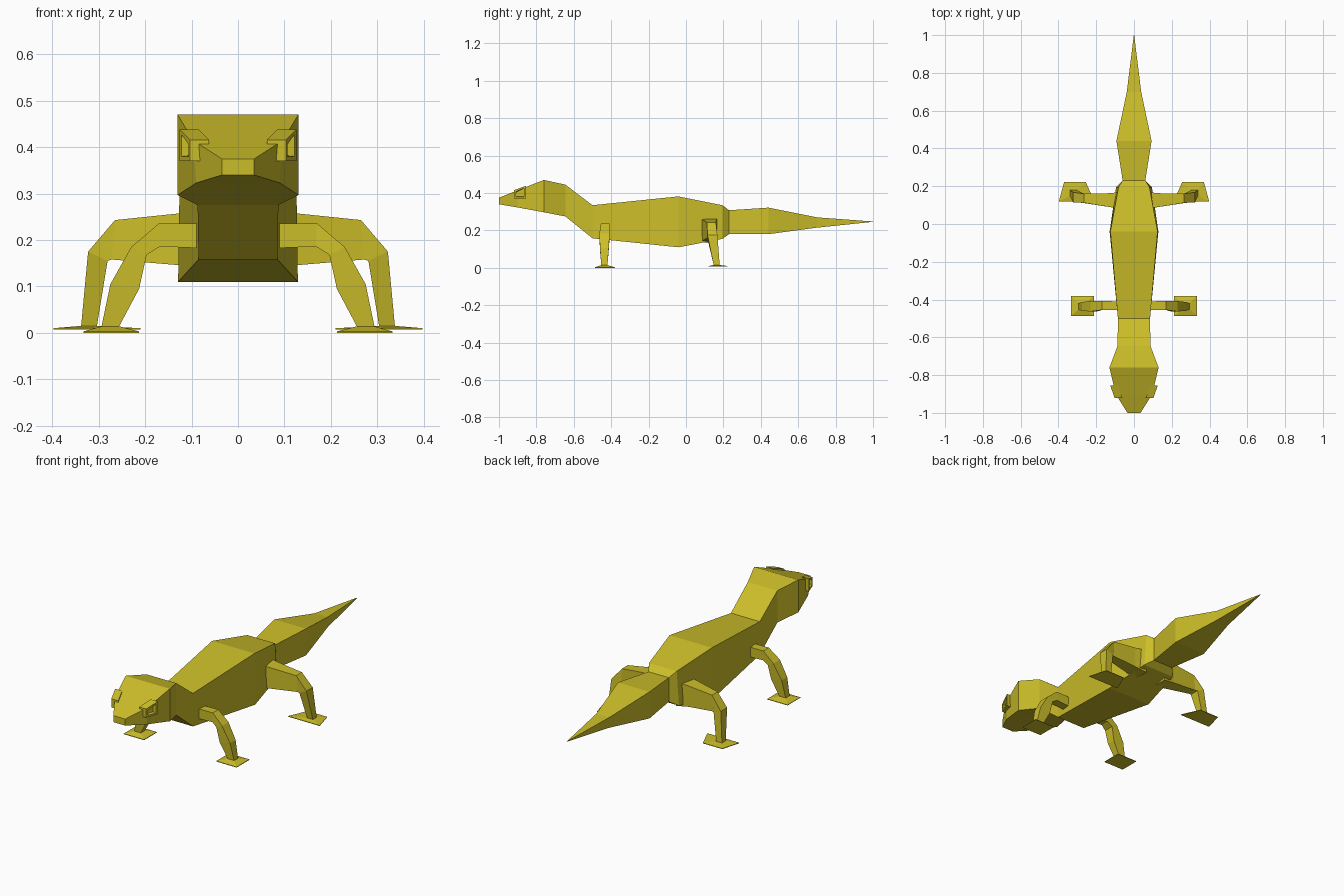
import bpy, bmesh

skin = bpy.data.materials.new("lizard_yellow")
skin.diffuse_color = (0.60, 0.51, 0.022, 1)


def loft(name, rings):
    """Join four-cornered rings into a closed flat-shaded skin."""
    bm = bmesh.new()
    vr = [[bm.verts.new(p) for p in r] for r in rings]
    for a, b in zip(vr, vr[1:]):
        for i in range(4):
            j = (i + 1) % 4
            bm.faces.new((a[i], a[j], b[j], b[i]))
    bm.faces.new(vr[0][::-1])
    bm.faces.new(vr[-1])
    bmesh.ops.remove_doubles(bm, verts=bm.verts, dist=0.0005)
    bmesh.ops.recalc_face_normals(bm, faces=bm.faces)
    me = bpy.data.meshes.new(name)
    bm.to_mesh(me)
    bm.free()
    me.materials.append(skin)
    ob = bpy.data.objects.new(name, me)
    bpy.context.collection.objects.link(ob)
    return ob


def pair(name, rings):
    """Build a part on both sides of the body."""
    for side, s in (("right", 1), ("left", -1)):
        loft(f"{name}_{side}", [[(s * x, y, z) for x, y, z in r] for r in rings])


def leg_ring(outer, inner, y0, y1):
    (xo, zo), (xi, zi) = outer, inner
    return [(xo, y0, zo), (xo, y1, zo), (xi, y1, zi), (xi, y0, zi)]


# Head, neck, trunk and tail: y, bottom half width, top half width, bottom z, top z
sections = [
    (-1.00, 0.035, 0.035, 0.340, 0.375),
    (-0.90, 0.090, 0.097, 0.323, 0.415),
    (-0.76, 0.130, 0.130, 0.297, 0.470),
    (-0.645, 0.087, 0.087, 0.275, 0.445),
    (-0.50, 0.085, 0.085, 0.158, 0.335),
    (-0.04, 0.129, 0.125, 0.110, 0.382),
    (0.195, 0.095, 0.082, 0.155, 0.335),
    (0.230, 0.060, 0.060, 0.180, 0.308),
    (0.44, 0.093, 0.093, 0.180, 0.322),
    (0.70, 0.038, 0.038, 0.215, 0.270),
    (1.00, 0.001, 0.001, 0.246, 0.248),
]
loft("body", [[(-b, y, z0), (b, y, z0), (t, y, z1), (-t, y, z1)]
              for y, b, t, z0, z1 in sections])

# Front legs, from shoulder to ankle
pair("front_leg", [
    leg_ring((0.07, 0.235), (0.07, 0.182), -0.455, -0.410),
    leg_ring((0.17, 0.236), (0.168, 0.186), -0.455, -0.408),
    leg_ring((0.23, 0.185), (0.197, 0.168), -0.463, -0.408),
    leg_ring((0.275, 0.105), (0.213, 0.095), -0.460, -0.413),
    leg_ring((0.294, 0.014), (0.256, 0.014), -0.453, -0.420),
])

# Hind legs, from hip to ankle
pair("hind_leg", [
    leg_ring((0.06, 0.264), (0.06, 0.135), 0.080, 0.170),
    leg_ring((0.13, 0.257), (0.13, 0.146), 0.090, 0.163),
    leg_ring((0.265, 0.243), (0.272, 0.158), 0.112, 0.160),
    leg_ring((0.323, 0.175), (0.281, 0.155), 0.115, 0.168),
    leg_ring((0.338, 0.015), (0.304, 0.015), 0.148, 0.180),
])

# Flat feet flaring out from the ankles
pair("front_foot", [
    leg_ring((0.294, 0.014), (0.256, 0.014), -0.453, -0.420),
    leg_ring((0.333, 0.003), (0.213, 0.003), -0.487, -0.380),
    leg_ring((0.333, 0.000), (0.213, 0.000), -0.487, -0.380),
])
pair("hind_foot", [
    [(0.338, 0.148, 0.015), (0.338, 0.180, 0.015), (0.304, 0.180, 0.015), (0.304, 0.148, 0.015)],
    [(0.398, 0.120, 0.010), (0.370, 0.222, 0.010), (0.255, 0.222, 0.010), (0.210, 0.120, 0.010)],
    [(0.398, 0.120, 0.007), (0.370, 0.222, 0.007), (0.255, 0.222, 0.007), (0.210, 0.120, 0.007)],
])


# Eyes: a raised socket rim around a recessed centre
def eye_ring(lift, inset):
    ya, yb, zb = -0.92 + inset, -0.855 - inset, 0.37 + inset
    xa, xb = 0.082 + 0.35 * (ya + 0.92) + lift, 0.082 + 0.35 * (yb + 0.92) + lift
    return [(xa, ya, zb), (xa, ya, 0.416 - inset), (xb, yb, 0.438 - inset), (xb, yb, zb)]


pair("eye", [eye_ring(-0.02, 0), eye_ring(0.021, 0), eye_ring(0.021, 0.010), eye_ring(0.006, 0.012)])
